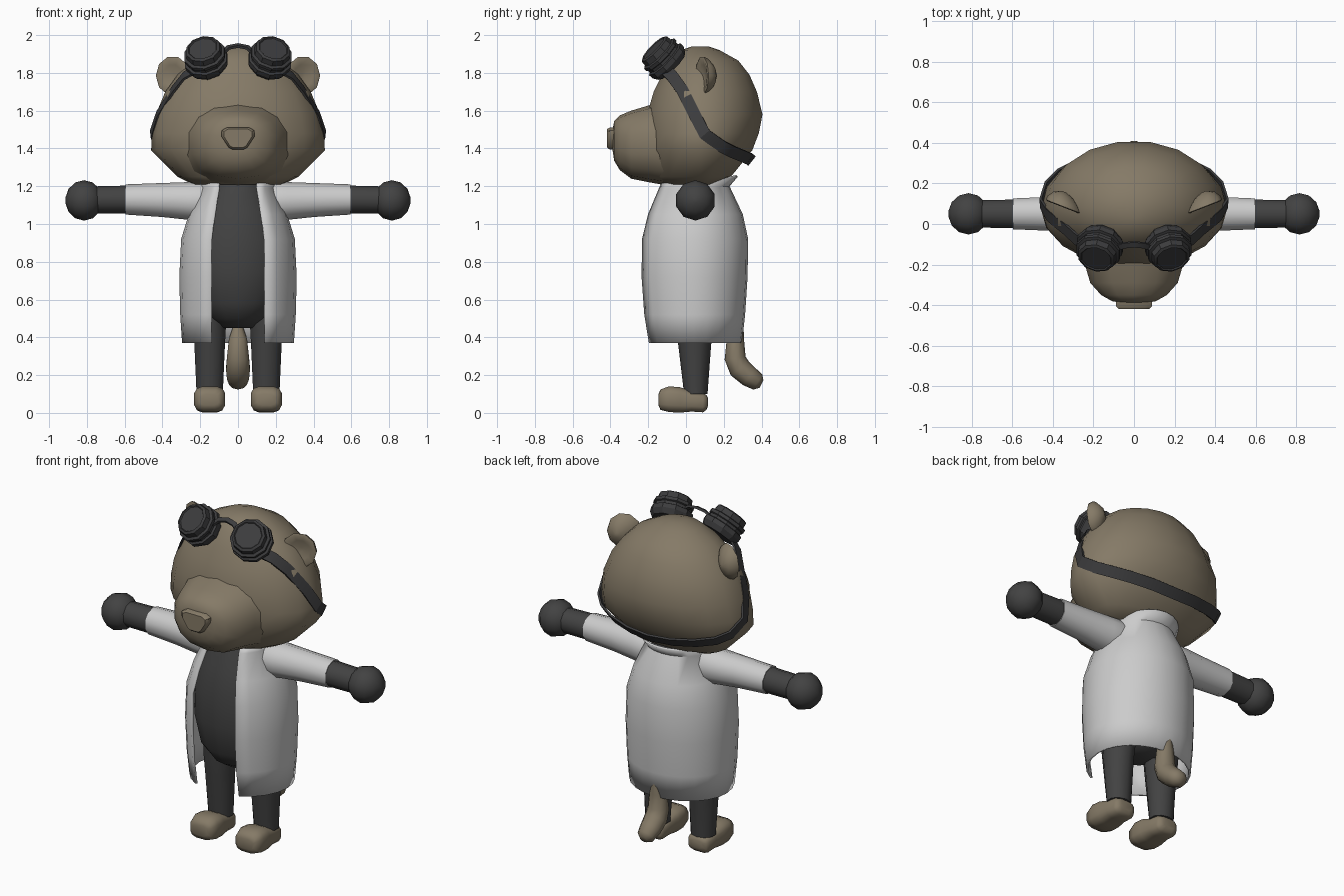
import bpy, bmesh
from math import sin, cos, pi, asin
from mathutils import Vector as V

if "Cube" in bpy.data.objects:
    bpy.data.objects.remove(bpy.data.objects["Cube"])


def material(name, rgb):
    m = bpy.data.materials.new(name)
    m.diffuse_color = (*rgb, 1)
    m.use_nodes = True
    m.node_tree.nodes["Principled BSDF"].inputs["Base Color"].default_value = m.diffuse_color
    return m


FUR = material("fur_brown", (0.235, 0.195, 0.135))
DARK = material("dark_cloth", (0.055, 0.055, 0.055))
BLACK = material("goggle_black", (0.045, 0.045, 0.047))


def loft(name, rings, mat=None, closed=True, cap=True, mirror=False, thick=0, angle=40):
    """Skin a list of equal-length point rings into one mesh object."""
    bm = bmesh.new()
    rows = [[bm.verts.new(p) for p in r] for r in rings]
    n = len(rows[0])
    for a, b in zip(rows, rows[1:]):
        for i in range(n if closed else n - 1):
            j = (i + 1) % n
            bm.faces.new((a[i], a[j], b[j], b[i]))
    if cap:
        bm.faces.new(rows[0][::-1])
        bm.faces.new(rows[-1])
    bmesh.ops.recalc_face_normals(bm, faces=bm.faces[:])
    me = bpy.data.meshes.new(name)
    bm.to_mesh(me)
    bm.free()
    ob = bpy.data.objects.new(name, me)
    bpy.context.collection.objects.link(ob)
    if mat:
        me.materials.append(mat)
    bpy.ops.object.select_all(action='DESELECT')
    ob.select_set(True)
    bpy.context.view_layer.objects.active = ob
    bpy.ops.object.shade_smooth_by_angle(angle=angle * pi / 180)
    if thick:
        s = ob.modifiers.new("thickness", 'SOLIDIFY')
        s.thickness, s.offset = thick, 0
    if mirror:
        ob.modifiers.new("mirror", 'MIRROR')
    return ob


def ring(c, u, v, n=10, square=1.0):
    """Oval around c spanned by u and v; square < 1 makes it boxier."""
    def f(t):
        return abs(t) ** square * (1 if t > 0 else -1)
    c, u, v = V(c), V(u), V(v)
    return [c + u * f(cos(2 * pi * (i + .5) / n)) + v * f(sin(2 * pi * (i + .5) / n))
            for i in range(n)]


def egg(z, rx, front, back, yc, n=18):
    """Horizontal oval with different front and back y limits."""
    pts = []
    for i in range(n):
        a = 2 * pi * i / n
        s = sin(a)
        pts.append((rx * cos(a), yc + s * (back - yc if s > 0 else yc - front), z))
    return pts


def ribbon(name, path, w, t, mat, centre):
    """Flat band along a path, facing away from centre."""
    path = [V(p) for p in path]
    rings = []
    for i, p in enumerate(path):
        tan = (path[min(i + 1, len(path) - 1)] - path[max(i - 1, 0)]).normalized()
        out = p - V(centre)
        out = (out - tan * out.dot(tan)).normalized()
        side = tan.cross(out)
        rings.append([p + side * w * a + out * t * b
                      for a, b in ((-1, -1), (1, -1), (1, 1), (-1, 1))])
    return loft(name, rings, mat, angle=30)


# Head and muzzle
loft("head", [egg(*r, 0.08) for r in (
    (1.21, .24, -.13, .15), (1.25, .32, -.18, .24), (1.39, .46, -.21, .355),
    (1.48, .455, -.215, .39), (1.58, .435, -.21, .41), (1.70, .385, -.175, .38),
    (1.79, .32, -.13, .34), (1.865, .24, -.09, .28), (1.92, .13, -.03, .18),
    (1.94, .05, .03, .12))], FUR, angle=60)
loft("muzzle", [ring((0, y, z), (rx, 0, 0), (0, 0, rz), 14, .85) for y, z, rx, rz in (
    (-.08, 1.43, .30, .23), (-.19, 1.425, .25, .205), (-.29, 1.42, .22, .18),
    (-.35, 1.43, .165, .145), (-.38, 1.44, .11, .105), (-.388, 1.445, .06, .06))],
    FUR, angle=60)

# Nose: rounded wedge, wide at the top
outline = [(-.06, 1.51), (.06, 1.51), (.088, 1.495), (.088, 1.465), (.05, 1.405),
           (.03, 1.395), (-.03, 1.395), (-.05, 1.405), (-.088, 1.465), (-.088, 1.495)]
loft("nose", [[(x * s, y, 1.46 + (z - 1.46) * s) for x, z in outline]
              for y, s in ((-.36, 1), (-.405, 1), (-.418, .85))], FUR)

# Ears: flattened balls cupped towards the front
ears = []
for k in range(7):
    t = pi * (.04 + .92 * k / 6)
    r, d = sin(t), cos(t)
    ears.append([(.345 + .09 * r * cos(a), .085 + .03 * d + .045 * (1 - r * r)
                  + .035 * r * cos(a), 1.785 + .105 * r * sin(a))
                 for a in (2 * pi * i / 10 for i in range(10))])
loft("ear", ears, FUR, mirror=True, angle=60)

# Goggles: stepped cups, strap and bridge
axis = V((.2, -.7, .69)).normalized()
u = V((1, 0, 0)) - axis * axis.x
u.normalize()
v = axis.cross(u)
base = V((.165, -.095, 1.855))
loft("goggle_cup", [ring(base + axis * d, u * r, v * r, 10) for d, r in (
    (-.03, .10), (.0, .118), (.025, .118), (.03, .105), (.045, .105), (.05, .113),
    (.068, .113), (.073, .098), (.105, .094), (.112, .08), (.106, .075))],
    BLACK, mirror=True, angle=25)
half = [(.24, -.10, 1.81), (.285, -.075, 1.785), (.345, -.02, 1.71), (.425, .045, 1.58),
        (.458, .10, 1.475), (.43, .19, 1.41), (.37, .25, 1.38), (.27, .30, 1.36),
        (.14, .335, 1.345)]
strap = half + [(0, .345, 1.337)] + [(-x, y, z) for x, y, z in half[::-1]]
ribbon("goggle_strap", strap, .032, .006, BLACK, (0, .08, 1.55))
ribbon("goggle_bridge", [(-.09, -.12, 1.90), (-.05, -.105, 1.935), (0, -.10, 1.945),
                         (.05, -.105, 1.935), (.09, -.12, 1.90)],
       .014, .007, BLACK, (0, .08, 1.55))

# Torso in dark suit
loft("torso", [egg(*r, .045, 16) for r in (
    (.45, .09, -.05, .13), (.50, .16, -.13, .19), (.58, .23, -.18, .25),
    (.75, .275, -.205, .285), (.92, .27, -.20, .28), (1.07, .22, -.17, .25),
    (1.19, .16, -.125, .20), (1.26, .13, -.10, .17))], DARK, angle=60)

# Open coat with a raised back collar
coat = []
for z, rx, f, b, w, lift in ((.37, .29, .27, .245, .14, 0), (.52, .30, .295, .262, .14, 0),
                             (.72, .305, .31, .275, .14, 0), (.92, .295, .31, .278, .14, 0),
                             (1.05, .255, .275, .25, .122, 0), (1.19, .19, .215, .18, .10, .01),
                             (1.215, .195, .20, .225, .10, .04)):
    a0 = asin(w / rx)
    row = []
    for i in range(21):
        a = a0 + (2 * pi - 2 * a0) * i / 20
        c = cos(a)
        row.append((rx * sin(a), .045 - c * (f if c > 0 else b), z + lift * max(0, -c)))
    coat.append(row)
loft("coat", coat, closed=False, cap=False, thick=.012, angle=50)

# Arms: sleeve, cuff and ball hand
def x_tube(name, rows, mat, n=10):
    loft(name, [ring((x, .05, z), (0, ry, 0), (0, 0, rz), n) for x, z, ry, rz in rows],
         mat, mirror=True, angle=50)


x_tube("sleeve", ((.08, 1.12, .09, .09), (.20, 1.12, .105, .105), (.26, 1.122, .10, .10),
                  (.40, 1.127, .088, .09), (.595, 1.13, .08, .08), (.59, 1.13, .06, .06)), None)
x_tube("glove_cuff", ((.56, 1.13, .074, .074), (.78, 1.128, .071, .071)), DARK)
x_tube("hand", [(.815 - .1 * cos(t), 1.125, .107 * sin(t), .107 * sin(t))
                for t in (pi * (.04 + .92 * k / 6) for k in range(7))], DARK)

# Legs and feet
loft("leg", [ring((.15, y, z), (rx, 0, 0), (0, ry, 0), 10) for z, y, rx, ry in (
    (.60, .05, .095, .11), (.45, .048, .09, .10), (.36, .046, .085, .087),
    (.10, .052, .073, .062))], DARK, mirror=True)
loft("foot", [ring((.15, y, (lo + hi) / 2), (rx, 0, 0), (0, 0, (hi - lo) / 2), 12, .6)
              for y, lo, hi, rx in (
    (-.146, .04, .10, .05), (-.135, .015, .125, .072), (-.09, .003, .142, .084),
    (-.03, .0, .137, .082), (.03, .006, .115, .072), (.09, .002, .105, .07),
    (.108, .015, .095, .06), (.116, .035, .08, .04))], FUR, mirror=True, angle=60)

# Tail curving down and back
path = [(.285, .47, .02), (.262, .39, .046), (.26, .29, .056), (.285, .235, .06),
        (.335, .192, .056), (.38, .163, .046), (.40, .153, .022)]
tail = []
for i, (y, z, r) in enumerate(path):
    p, q = path[max(i - 1, 0)], path[min(i + 1, len(path) - 1)]
    t = V((0, q[0] - p[0], q[1] - p[1])).normalized()
    tail.append(ring((0, y, z), (r * 1.1, 0, 0), t.cross(V((1, 0, 0))) * r, 10))
loft("tail", tail, FUR, angle=60)
